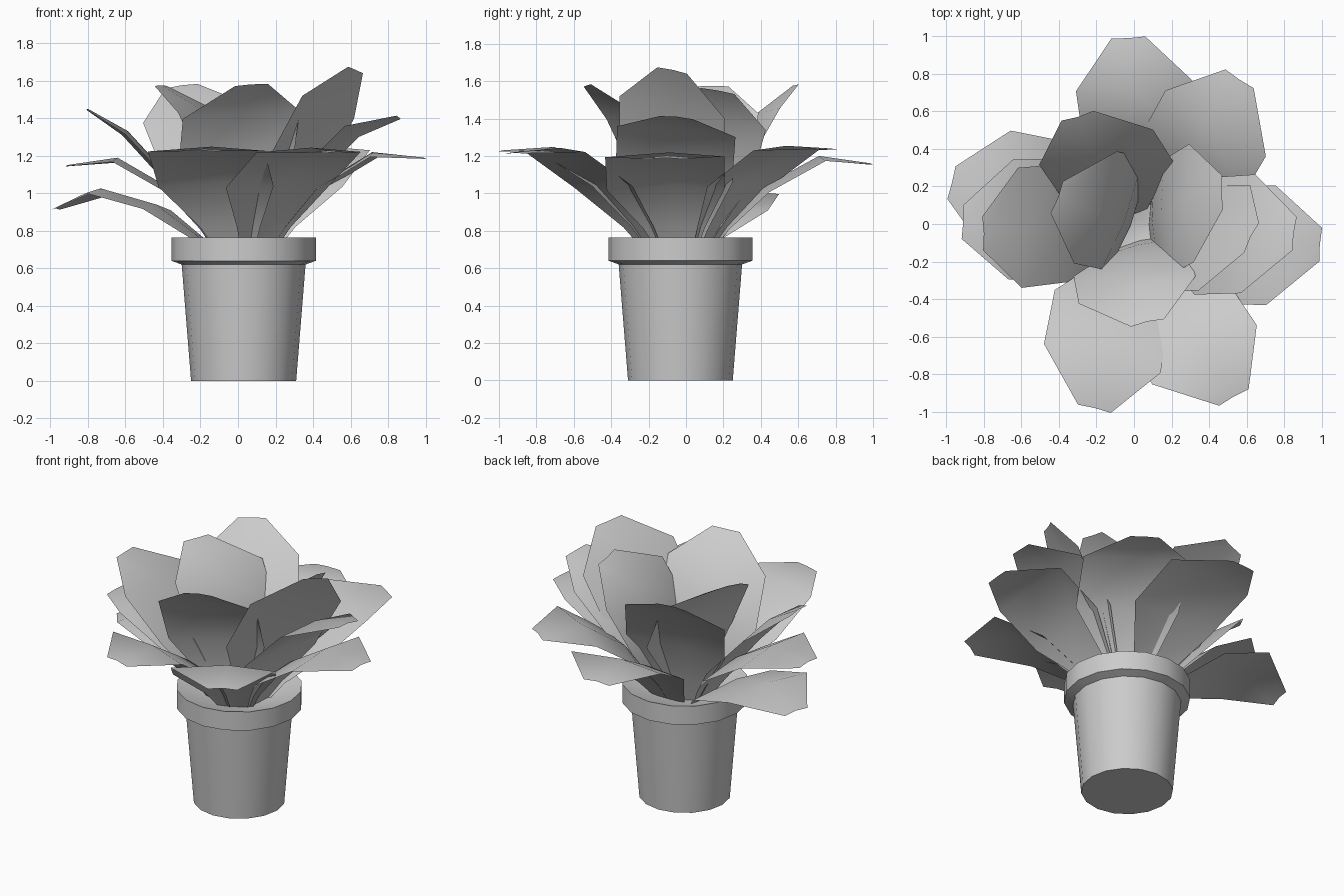
import bpy, bmesh, math
from mathutils import Vector, Matrix

if "Cube" in bpy.data.objects:
    bpy.data.objects.remove(bpy.data.objects["Cube"], do_unlink=True)

grey = bpy.data.materials.new("light_grey")
grey.use_nodes = True
grey.diffuse_color = (0.6, 0.6, 0.6, 1)
grey.node_tree.nodes["Principled BSDF"].inputs["Base Color"].default_value = (0.6, 0.6, 0.6, 1)

CENTRE = Vector((0.03, -0.03, 0))


def finish(name, bm, angle):
    mesh = bpy.data.meshes.new(name)
    bm.to_mesh(mesh)
    bm.free()
    mesh.materials.append(grey)
    ob = bpy.data.objects.new(name, mesh)
    bpy.context.collection.objects.link(ob)
    bpy.ops.object.select_all(action='DESELECT')
    ob.select_set(True)
    bpy.context.view_layer.objects.active = ob
    bpy.ops.object.shade_smooth_by_angle(angle=math.radians(angle))


def lathe(name, profile, sides=16):
    """Revolve a radius/height profile and cap both ends."""
    bm = bmesh.new()
    rings = []
    for r, z in profile:
        rings.append([bm.verts.new(CENTRE + Vector((
            r * math.cos(math.tau * i / sides), r * math.sin(math.tau * i / sides), z)))
            for i in range(sides)])
    for a, b in zip(rings, rings[1:]):
        for i in range(sides):
            j = (i + 1) % sides
            bm.faces.new((a[i], a[j], b[j], b[i]))
    bm.faces.new(rings[0][::-1])
    bm.faces.new(rings[-1])
    finish(name, bm, 35)


# Tapered pot with a heavy rim and a shallow dished top
lathe("pot", [(0.28, 0), (0.33, 0.62), (0.385, 0.64), (0.385, 0.765), (0.05, 0.66)])

# Leaf stations: fraction along the leaf, arch height, right and left half widths
STATIONS = [(0, 0, 0.07, 0.07), (0.2, 0.1, 0.18, 0.15), (0.46, 0.185, 0.36, 0.27),
            (0.79, 0.175, 0.345, 0.295), (1, 0, 0.09, 0.09)]
DROOP = 0.09


def leaf(name, tip, roll=0, arch=1.0):
    """Arched leaf from the pot centre to the tip, rolled about its length."""
    tip = Vector(tip)
    reach = Vector((tip.x - CENTRE.x, tip.y - CENTRE.y, 0))
    base = CENTRE + reach * 0.11 + Vector((0, 0, 0.63))
    chord = tip - base
    along = chord.normalized()
    side = Vector((-reach.y, reach.x, 0)).normalized()
    turn = Matrix.Rotation(-math.radians(roll), 3, along)
    up = turn @ along.cross(side)
    side = turn @ side
    bm = bmesh.new()
    rows = []
    for u, v, right, left in STATIONS:
        spine = base + chord * u + up * (v * arch)
        rows.append([bm.verts.new(spine + side * w - up * (DROOP * abs(w)))
                     for w in (-right, 0, left)])
    for a, b in zip(rows, rows[1:]):
        for k in range(2):
            bm.faces.new((a[k], b[k], b[k + 1], a[k + 1]))
    finish(name, bm, 60)


# Outer leaves
leaf("back_leaf", (-0.03, 0.99, 1.16))
leaf("back_left_leaf", (0.56, 0.77, 1.24))
leaf("front_left_leaf", (0.53, -0.92, 1.22))
leaf("front_right_leaf", (-0.21, -0.98, 1.23))
leaf("left_leaf_low", (0.99, -0.11, 1.19))
leaf("right_leaf_low", (-0.97, 0.22, 0.92))
# Middle leaves
leaf("left_leaf_middle", (0.85, -0.05, 1.41), 8, 0.85)
leaf("right_leaf_middle", (-0.91, 0.01, 1.15))
leaf("right_leaf_high", (-0.8, -0.05, 1.45), 0, 0.45)
# Inner upright leaves
leaf("left_leaf_high", (0.62, -0.07, 1.66), 25, 0.3)
leaf("back_right_leaf_high", (-0.3, 0.57, 1.575), 14, 0.55)
leaf("inner_front_leaf", (0.07, -0.52, 1.58), -9, 0.7)
leaf("inner_left_leaf", (0.465, 0.17, 1.55), 25, 0.65)
leaf("inner_right_leaf", (-0.405, 0.14, 1.575), 0, 0.9)
